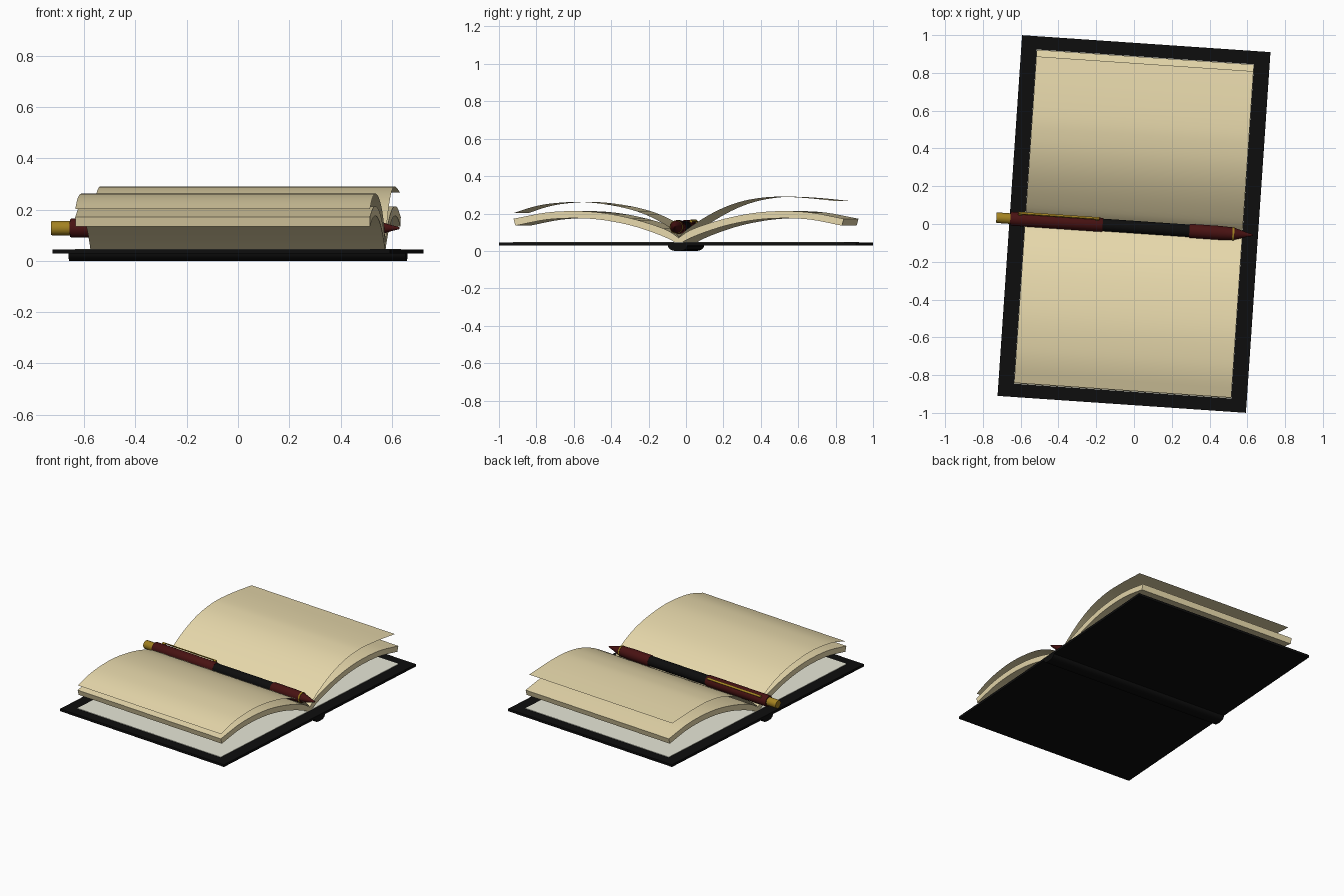
import bpy, bmesh, math
from mathutils import Matrix, Vector

if "Cube" in bpy.data.objects:
    bpy.data.objects.remove(bpy.data.objects["Cube"])

ROT = Matrix.Rotation(math.radians(-3.9), 4, 'Z')   # whole model is turned slightly


def material(name, rgb):
    m = bpy.data.materials.new(name)
    m.diffuse_color = (*rgb, 1)
    m.use_nodes = True
    m.node_tree.nodes["Principled BSDF"].inputs["Base Color"].default_value = m.diffuse_color
    return m


BLACK = material("black", (0.004, 0.004, 0.004))
CREAM = material("cream", (0.80, 0.69, 0.41))
WHITE = material("off_white", (0.80, 0.80, 0.68))
RED = material("dark_red", (0.065, 0.006, 0.006))
GOLD = material("gold", (0.36, 0.22, 0.015))


def finish(name, bm, mat, solid=True, smooth=True):
    if solid:
        bmesh.ops.recalc_face_normals(bm, faces=bm.faces)
    bm.transform(ROT)
    me = bpy.data.meshes.new(name)
    bm.to_mesh(me)
    bm.free()
    ob = bpy.data.objects.new(name, me)
    bpy.context.collection.objects.link(ob)
    me.materials.append(mat)
    if smooth:
        bpy.ops.object.select_all(action='DESELECT')
        bpy.context.view_layer.objects.active = ob
        ob.select_set(True)
        bpy.ops.object.shade_smooth_by_angle(angle=math.radians(35))
    return ob


def box(name, center, size, mat):
    bm = bmesh.new()
    bmesh.ops.create_cube(bm, size=1, matrix=Matrix.Translation(center) @ Matrix.Diagonal((*size, 1)))
    finish(name, bm, mat, smooth=False)


def spline(pts, n=4):
    # Catmull-Rom curve through (y, z) points
    p = [Vector(q) for q in pts]
    p = [2 * p[0] - p[1]] + p + [2 * p[-1] - p[-2]]
    out = []
    for a, b, c, d in zip(p, p[1:], p[2:], p[3:]):
        for i in range(n):
            t = i / n
            out.append(0.5 * (2 * b + (c - a) * t + (2 * a - 5 * b + 4 * c - d) * t * t
                              + (3 * b - a - 3 * c + d) * t ** 3))
    return out + [p[-2]]


def extrude(name, profile, half, mat, closed=True):
    # sweep a (y, z) profile along x
    bm = bmesh.new()
    ends = [[bm.verts.new((x, y, z)) for y, z in profile] for x in (-half, half)]
    n = len(profile)
    for i in range(n if closed else n - 1):
        j = (i + 1) % n
        bm.faces.new((ends[0][i], ends[0][j], ends[1][j], ends[1][i]))
    if closed:
        bm.faces.new(ends[0])
        bm.faces.new(ends[1])
    finish(name, bm, mat)


def lathe(name, profile, mat, y=-0.016, z=0.128, n=32):
    # revolve (x, radius) points around the pen axis
    bm = bmesh.new()
    rings = [[bm.verts.new((x, y + r * math.cos(k * math.tau / n), z + r * math.sin(k * math.tau / n)))
              for k in range(n)] for x, r in profile]
    for a, b in zip(rings, rings[1:]):
        for k in range(n):
            bm.faces.new((a[k], a[(k + 1) % n], b[(k + 1) % n], b[k]))
    bm.faces.new(rings[0])
    bm.faces.new(rings[-1])
    finish(name, bm, mat)


# cover and rounded spine
box("cover", (0, 0, 0.036), (1.318, 1.914, 0.016), BLACK)
arc = [(0.052 * math.cos(a), 0.03 + 0.03 * math.sin(a))
       for a in (math.pi + i * math.pi / 12 for i in range(13))]
arc = [(math.copysign(abs(y / 0.052) ** 0.7, y) * 0.052, z) for y, z in arc]
extrude("spine", arc, 0.659, BLACK)
box("endpapers", (0, 0, 0.0455), (1.153, 1.774, 0.003), WHITE)

# page blocks, mirrored about the gutter
top = spline([(0, .07), (.06, .11), (.16, .147), (.28, .18), (.42, .205), (.56, .213), (.71, .205), (.885, .172)])
bottom = spline([(0, .036), (.07, .072), (.17, .11), (.28, .142), (.42, .167), (.56, .175), (.71, .167), (.875, .135)])
for name, s in (("front_page_block", -1), ("back_page_block", 1)):
    extrude(name, [(s * y, z) for y, z in top + bottom[::-1]], 0.576, CREAM)

# loose single leaves lifting off the blocks
extrude("front_leaf", spline([(0, .075), (-.05, .125), (-.15, .182), (-.26, .222), (-.40, .25),
                              (-.54, .262), (-.68, .254), (-.78, .236), (-.882, .203)]), 0.576, CREAM, False)
extrude("back_leaf", spline([(0, .075), (.05, .12), (.15, .185), (.25, .235), (.35, .268), (.45, .285),
                             (.54, .29), (.68, .283), (.85, .266)])[::-1], 0.576, CREAM, False)

# pen lying in the gutter
lathe("pen_cap_end", [(-.729, .026), (-.725, .028), (-.65, .028)], GOLD)
lathe("pen_cap", [(-.655, .034), (-.65, .037), (-.17, .037), (-.165, .034)], RED)
lathe("pen_barrel", [(-.168, .033), (.30, .033)], BLACK)
lathe("pen_grip", [(.295, .034), (.30, .037), (.45, .037), (.525, .034)], RED)
lathe("pen_ring", [(.523, .036), (.533, .035)], GOLD)
lathe("pen_tip", [(.53, .033), (.60, .012), (.632, .004)], RED)

# clip, tilted 45 degrees around the pen axis
bm = bmesh.new()
for cx, sx, r, sr in ((-.40, .43, .046, .005), (-.605, .02, .038, .018), (-.195, .02, .042, .01)):
    bmesh.ops.create_cube(bm, size=1, matrix=Matrix.Translation((cx, 0, r)) @ Matrix.Diagonal((sx, .014, sr, 1)))
bm.transform(Matrix.Translation((0, -.016, .128)) @ Matrix.Rotation(math.radians(-45), 4, 'X'))
finish("pen_clip", bm, GOLD, smooth=False)
